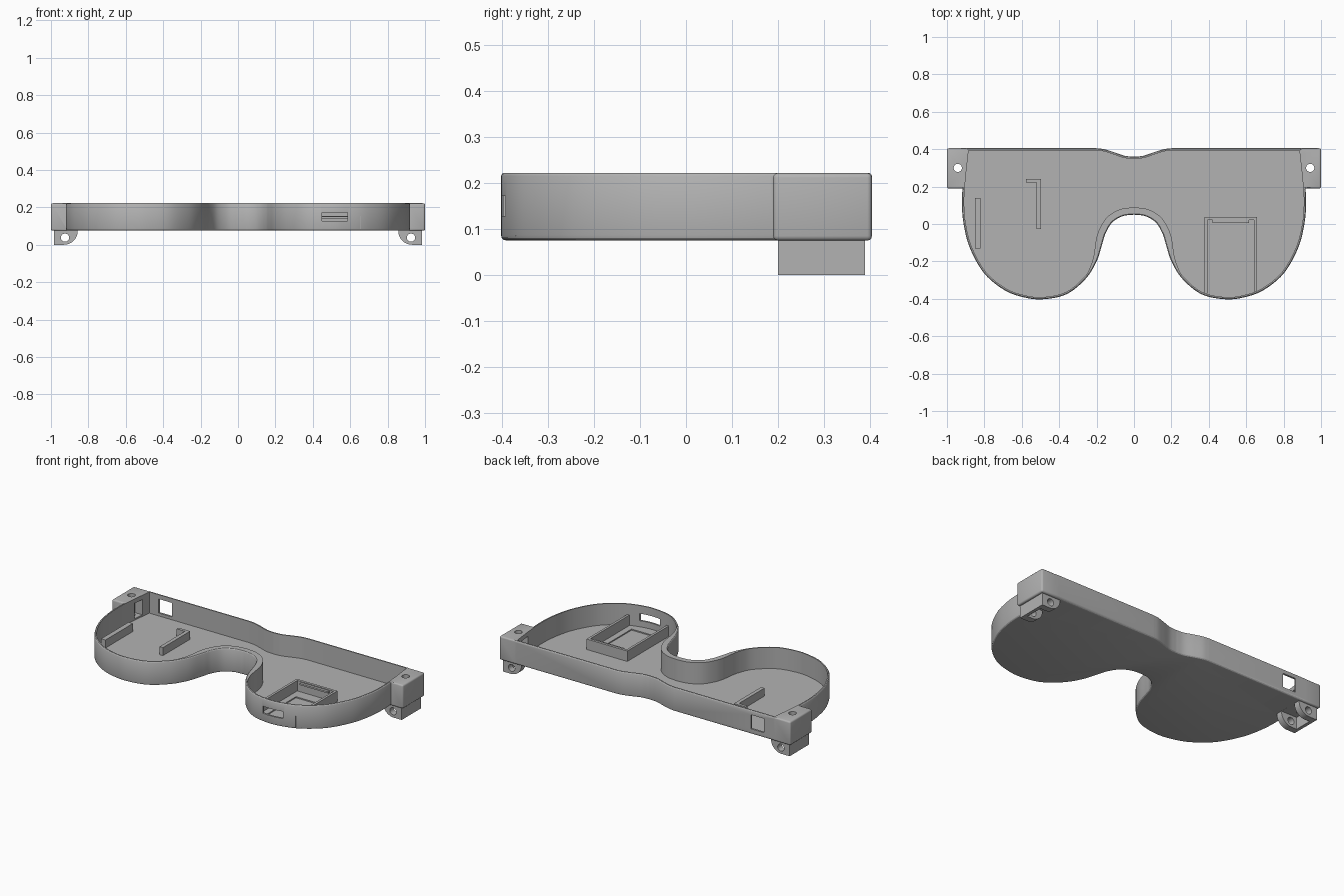
import bpy, bmesh, math
from mathutils import Vector

if "Cube" in bpy.data.objects:
    bpy.data.objects.remove(bpy.data.objects["Cube"])

BOTTOM, FLOOR, TOP = 0.075, 0.09, 0.222

grey = bpy.data.materials.new("plain_grey")
grey.use_nodes = True
grey.diffuse_color = (0.45, 0.45, 0.45, 1)
grey.node_tree.nodes["Principled BSDF"].inputs["Base Color"].default_value = (0.45, 0.45, 0.45, 1)


def make(name, bm):
    bmesh.ops.recalc_face_normals(bm, faces=bm.faces)
    mesh = bpy.data.meshes.new(name)
    bm.to_mesh(mesh)
    bm.free()
    mesh.materials.append(grey)
    obj = bpy.data.objects.new(name, mesh)
    bpy.context.collection.objects.link(obj)
    return obj


def loft(name, rings):
    """Closed solid through matching rings of 3D points."""
    bm = bmesh.new()
    loops = [[bm.verts.new(p) for p in ring] for ring in rings]
    n = len(loops[0])
    for a, b in zip(loops, loops[1:]):
        for i in range(n):
            j = (i + 1) % n
            bm.faces.new((a[i], a[j], b[j], b[i]))
    bm.faces.new(loops[0][::-1])
    bm.faces.new(loops[-1])
    return make(name, bm)


def box(name, x0, x1, y0, y1, z0, z1):
    ring = [(x0, y0), (x1, y0), (x1, y1), (x0, y1)]
    return loft(name, [[(x, y, z) for x, y in ring] for z in (z0, z1)])


def rod(name, centre, radius, length, axis):
    """Round cutter along 'y' or 'z'."""
    rings = []
    for h in (-length / 2, length / 2):
        ring = []
        for i in range(32):
            a = math.tau * i / 32
            u, v = radius * math.cos(a), radius * math.sin(a)
            ring.append(Vector(centre) + Vector((u, v, h) if axis == "z" else (u, h, v)))
        rings.append(ring)
    return loft(name, rings)


def combine(obj, other, operation):
    """Apply a boolean and discard the second object."""
    mod = obj.modifiers.new("combine", "BOOLEAN")
    mod.object, mod.operation, mod.solver = other, operation, "EXACT"
    bake(obj)
    bpy.data.objects.remove(other)


def bake(obj):
    graph = bpy.context.evaluated_depsgraph_get()
    mesh = bpy.data.meshes.new_from_object(obj.evaluated_get(graph))
    obj.modifiers.clear()
    obj.data = mesh


def spline(points, steps=6):
    """Catmull-Rom curve through the points, mirrored at the start and end."""
    pts = [Vector(p) for p in points]
    pts = [2 * pts[0] - pts[1]] + pts + [2 * pts[-1] - pts[-2]]
    out = []
    for a, b, c, d in zip(pts, pts[1:], pts[2:], pts[3:]):
        for i in range(steps):
            t = i / steps
            out.append(0.5 * (2 * b + (c - a) * t + (2 * a - 5 * b + 4 * c - d) * t ** 2
                              + (3 * b - a - 3 * c + d) * t ** 3))
    return out + [pts[-2]]


# Outline of the left half: brow dip, side, lens curve, nose arch
brow = spline([(0, 0.36), (0.05, 0.365), (0.11, 0.385), (0.16, 0.4), (0.2, 0.405)])
lens = spline([(0.895, 0.405), (0.912, 0.25), (0.92, 0.12), (0.911, 0), (0.877, -0.13), (0.8, -0.265),
               (0.69, -0.355), (0.58, -0.394), (0.48, -0.402), (0.36, -0.375), (0.26, -0.295),
               (0.2, -0.2), (0.168, -0.1), (0.15, -0.045), (0.115, 0.01), (0.06, 0.042), (0, 0.05)])
half = brow + lens
outline = half + [Vector((-p.x, p.y)) for p in half[-2:0:-1]]


def inset(amount, nose_extra=0.0):
    """Offset the outline inward, with extra wall around the nose arch."""
    ring = []
    n = len(outline)
    for i, p in enumerate(outline):
        d1 = (p - outline[i - 1]).normalized()
        d2 = (outline[(i + 1) % n] - p).normalized()
        m = (Vector((d1.y, -d1.x)) + Vector((d2.y, -d2.x))).normalized()
        m /= max(0.5, m.dot(Vector((d1.y, -d1.x))))
        extra = 0
        if abs(p.x) < 0.26 and p.y < 0.2:
            extra = nose_extra * min(1, max(0, (p.y + 0.27) / 0.18))
        ring.append(p + m * (amount + extra))
    return ring


def level(ring, z):
    return [(p.x, p.y, z) for p in ring]


# Tray shell with eased rims
shell = loft("tray_shell", [level(inset(a), z) for a, z in (
    (0.012, BOTTOM), (0.006, BOTTOM + 0.0015), (0.0015, BOTTOM + 0.006), (0, BOTTOM + 0.012),
    (0, TOP - 0.006), (0.002, TOP - 0.002), (0.005, TOP))])

# Temple end blocks with rounded corners
for s in (1, -1):
    block = box("end_block", *sorted((s * 0.87, s)), 0.19, 0.405, BOTTOM, TOP)
    bevel = block.modifiers.new("round", "BEVEL")
    bevel.width, bevel.segments = 0.01, 3
    bake(block)
    combine(shell, block, "UNION")

# Hollow out the tray
cavity = loft("cavity", [level(inset(0.012, 0.027), z) for z in (FLOOR, TOP + 0.1)])
combine(shell, cavity, "DIFFERENCE")

# Hinge lugs: quarter-round profile, open slot, pin hole, screw hole, wire passage
for s in (1, -1):
    profile = [(0.985, 0.08), (0.985, 0)]
    for i in range(13):
        a = math.pi / 2 * i / 12
        profile.append((0.93 - 0.073 * math.sin(a), 0.073 - 0.073 * math.cos(a)))
    profile.append((0.857, 0.08))
    lug = loft("hinge_lug", [[(s * x, y, z) for x, z in profile] for y in (0.2, 0.39)])
    combine(lug, box("slot", *sorted((s * 0.8, s * 0.965)), 0.24, 0.35, -0.1, 0.0745), "DIFFERENCE")
    combine(lug, rod("pin", (s * 0.925, 0.3, 0.038), 0.022, 0.4, "y"), "DIFFERENCE")
    combine(shell, lug, "UNION")
    combine(shell, rod("screw", (s * 0.942, 0.3, 0.16), 0.022, 0.25, "z"), "DIFFERENCE")
    combine(shell, box("passage", *sorted((s * 0.86, s * 0.942)), 0.265, 0.335, 0.1, 0.195), "DIFFERENCE")

# Openings: square rear window, front port, shallow board recess
combine(shell, box("rear_window", -0.82, -0.73, 0.35, 0.45, 0.108, 0.195), "DIFFERENCE")
combine(shell, box("front_port", 0.45, 0.585, -0.45, -0.36, 0.128, 0.172), "DIFFERENCE")
combine(shell, box("board_recess", 0.43, 0.605, -0.33, -0.045, 0.083, 0.1), "DIFFERENCE")

# Board holder walls and retaining lip
LOW = FLOOR - 0.005
box("holder_right_wall", 0.377, 0.392, -0.372, 0.038, LOW, 0.155)
box("holder_left_wall", 0.642, 0.657, -0.372, 0.038, LOW, 0.155)
box("holder_rear_wall", 0.392, 0.642, 0.022, 0.038, LOW, 0.155)
box("holder_lip", 0.42, 0.615, 0.006, 0.022, 0.14, 0.15)

# Support ribs on the tray floor
box("side_rib", -0.85, -0.82, -0.13, 0.14, LOW, 0.14)
box("middle_rib", -0.52, -0.497, -0.027, 0.24, LOW, 0.14)
box("middle_rib_foot", -0.577, -0.52, 0.222, 0.24, LOW, 0.14)

bpy.ops.object.select_all(action="DESELECT")
shell.select_set(True)
bpy.context.view_layer.objects.active = shell
bpy.ops.object.shade_smooth_by_angle(angle=math.radians(30))
